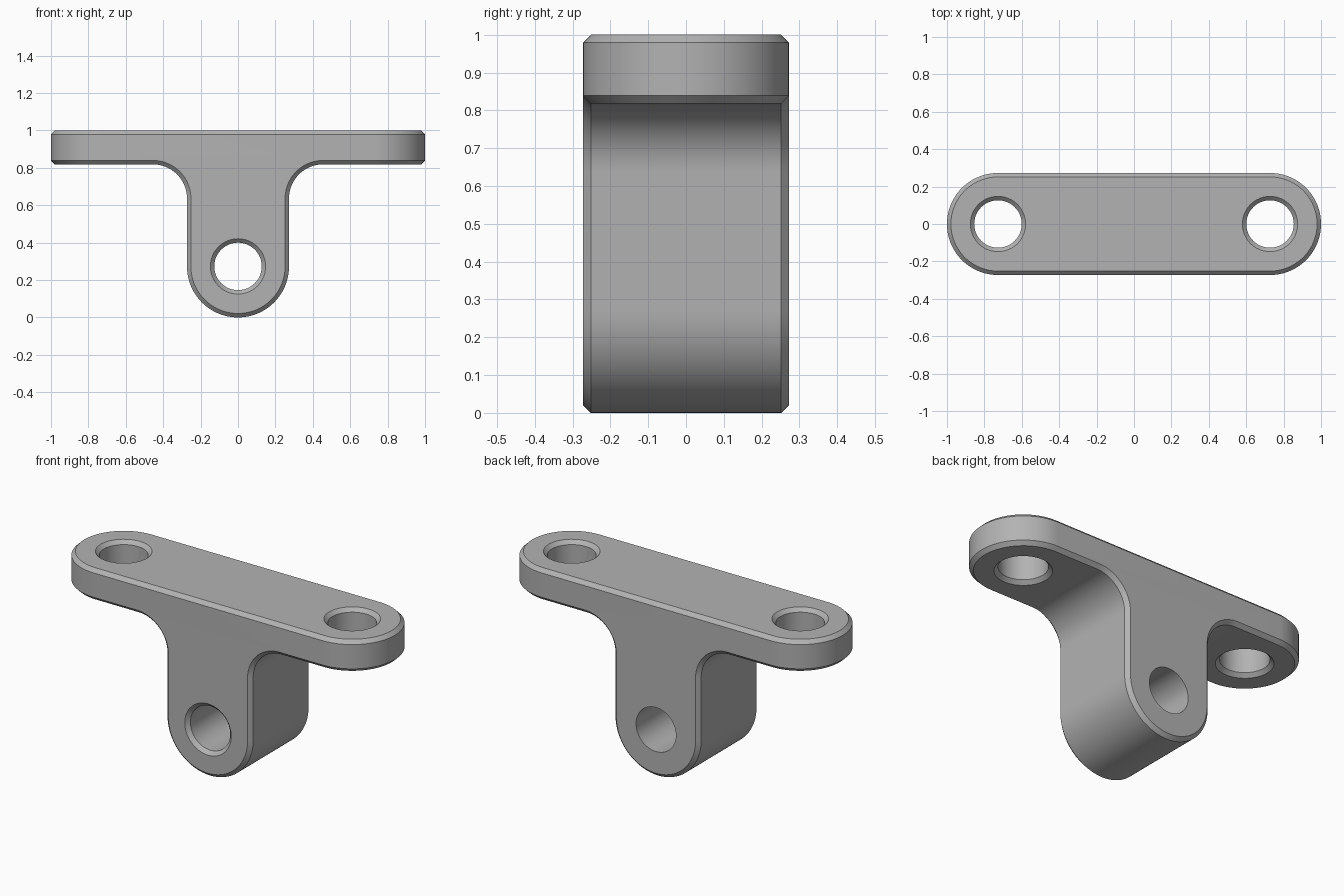
import bpy, bmesh
from math import sin, cos, pi

cube = bpy.data.objects.get("Cube")
if cube:
    bpy.data.objects.remove(cube)

U = 1 / 11            # design unit
R = 3 * U             # radius of the rounded ends
EX = 1 - R            # centre of the plate ends
BOTTOM = 1 - 2 * U    # underside of the plate
FILLET = 2 * U
C = 0.021             # chamfer
HOLE = 0.127
SEG = 24

metal = bpy.data.materials.new("grey metal")
metal.use_nodes = True
grey = (0.45, 0.45, 0.45, 1)
metal.diffuse_color = grey
metal.node_tree.nodes["Principled BSDF"].inputs["Base Color"].default_value = grey


def arc(cx, cz, r, a0, a1, n=SEG):
    steps = [a0 + (a1 - a0) * i / n for i in range(n + 1)]
    return [(cx + r * cos(a), cz + r * sin(a)) for a in steps]


def profile(d):
    """T outline, moved inwards by d except at the open plate ends."""
    half = arc(0, R, R - d, -pi / 2, 0)
    half += arc(R + FILLET, BOTTOM - FILLET, FILLET + d, pi, pi / 2)
    half += [(EX, BOTTOM + d), (EX, 1 - d)]
    return half + [(-x, z) for x, z in reversed(half[1:])]


def make_object(name, bm):
    bmesh.ops.remove_doubles(bm, verts=bm.verts, dist=1e-5)
    bmesh.ops.recalc_face_normals(bm, faces=bm.faces)
    mesh = bpy.data.meshes.new(name)
    bm.to_mesh(mesh)
    bm.free()
    mesh.materials.append(metal)
    obj = bpy.data.objects.new(name, mesh)
    bpy.context.collection.objects.link(obj)
    return obj


def bridge(bm, rings, closed, skip=lambda a, b: False):
    for lo, hi in zip(rings, rings[1:]):
        n = len(lo)
        for i in range(n if closed else n - 1):
            j = (i + 1) % n
            if not skip(lo[i].co, lo[j].co):
                bm.faces.new((lo[i], lo[j], hi[j], hi[i]))


# Body: T section with chamfered front and back rims
bm = bmesh.new()
rings = [[bm.verts.new((x, y, z)) for x, z in profile(d)]
         for y, d in ((-R, C), (C - R, 0), (R - C, 0), (R, C))]
bridge(bm, rings, True,
       lambda a, b: abs(a.x - b.x) < 1e-6 and abs(a.x) > EX - 1e-4)
bm.faces.new(rings[0])
bm.faces.new(rings[-1])

# Half-round ends of the plate
for side in (1, -1):
    caps = []
    for r, z in ((R - C, BOTTOM), (R, BOTTOM + C), (R, 1 - C), (R - C, 1)):
        caps.append([bm.verts.new((side * x, y, z))
                     for x, y in arc(EX, 0, r, -pi / 2, pi / 2, 2 * SEG)])
    bridge(bm, caps, False)
    bm.faces.new(caps[0])
    bm.faces.new(caps[-1])
bracket = make_object("pivot_bracket", bm)


def hole_cutter(name, stations, place):
    """Lathed cutter; stations are (position along axis, radius)."""
    bm = bmesh.new()
    rings = [[bm.verts.new(place(x, y, t))
              for x, y in arc(0, 0, r, 0, 2 * pi, 2 * SEG)[:-1]]
             for t, r in stations]
    bridge(bm, rings, True)
    bm.faces.new(rings[0])
    bm.faces.new(rings[-1])
    obj = make_object(name, bm)
    obj.hide_render = True
    return obj


# Bolt holes, countersunk at both faces; pivot hole, countersunk in front
E = 0.02
through = [(BOTTOM - E, HOLE + C + E), (BOTTOM + C, HOLE),
           (1 - C, HOLE), (1 + E, HOLE + C + E)]
pivot = [(-R - E, HOLE + C + E), (C - R, HOLE), (R + E, HOLE)]
cutters = [hole_cutter("bolt_hole_cutter", through,
                       lambda x, y, t, s=s: (s * EX + x, y, t)) for s in (-1, 1)]
cutters.append(hole_cutter("pivot_hole_cutter", pivot,
                           lambda x, y, t: (x, t, R + y)))
for cutter in cutters:
    mod = bracket.modifiers.new("hole", 'BOOLEAN')
    mod.operation = 'DIFFERENCE'
    mod.solver = 'EXACT'
    mod.object = cutter

# Bake the holes, then drop the cutters
graph = bpy.context.evaluated_depsgraph_get()
baked = bpy.data.meshes.new_from_object(bracket.evaluated_get(graph))
bracket.modifiers.clear()
bracket.data = baked
for cutter in cutters:
    bpy.data.objects.remove(cutter)

# Smooth rounds, crisp chamfers
bpy.ops.object.select_all(action='DESELECT')
bracket.select_set(True)
bpy.context.view_layer.objects.active = bracket
bpy.ops.object.shade_smooth_by_angle(angle=pi / 7)
